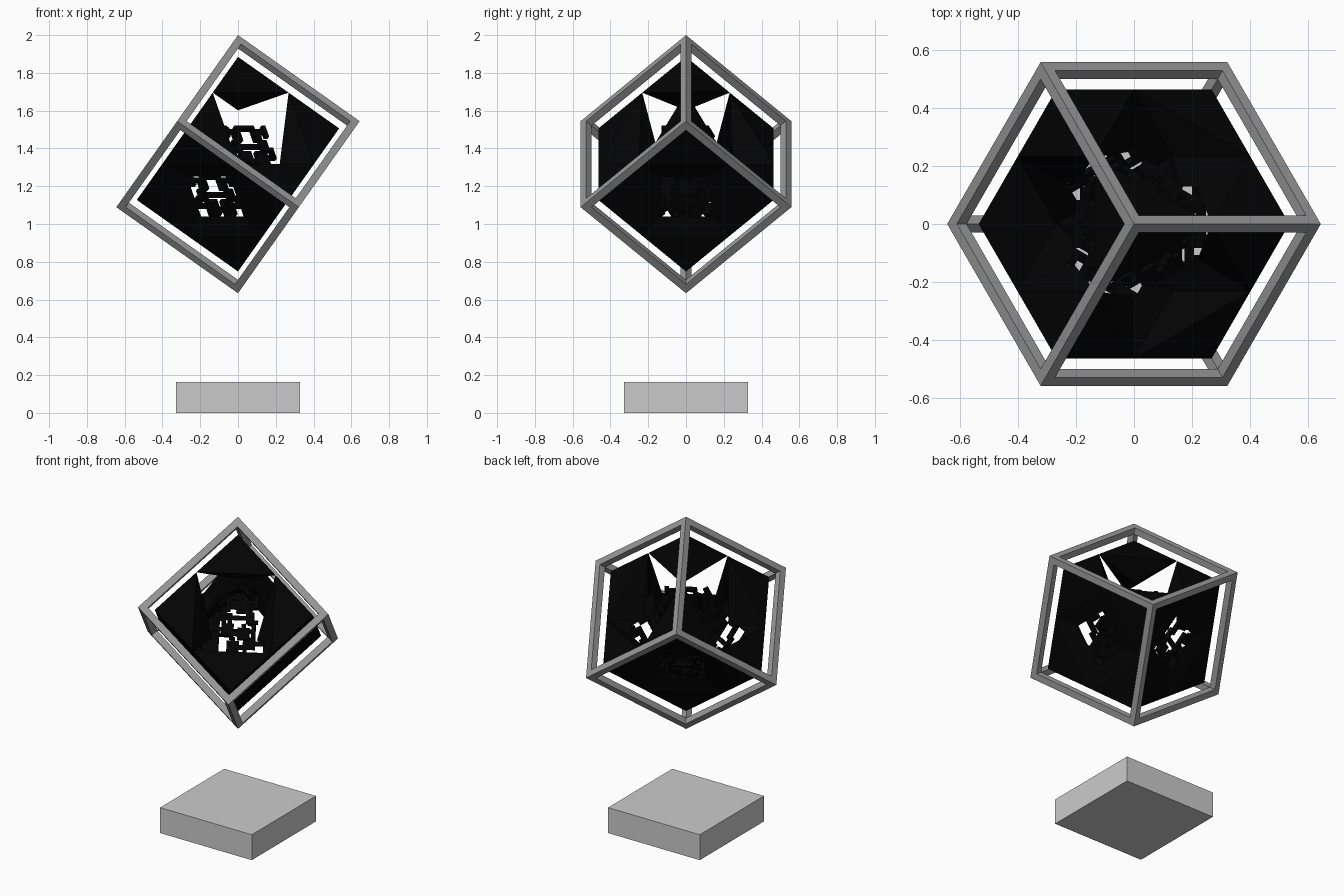
import bpy, bmesh, random
from math import cos, sin, radians, sqrt
from mathutils import Vector, Matrix
from itertools import product

if "Cube" in bpy.data.objects:
    bpy.data.objects.remove(bpy.data.objects["Cube"])

random.seed(5)
OUT, BAR = 0.3945, 0.041      # frame half size, bar width
C = Vector((0, 0, 2 - OUT * sqrt(3)))  # centre of the tilted cube
H = 0.328                     # dark cube half size
APEX = 0.285                  # inner tip of each corner block
PS = 0.13                     # inset panel half size
LOW_D, TOP_D = 0.295, 0.17    # panel distance from centre: lower and upper faces
UP = Vector((0, 0, 1))

# cube axes, tilted so the body diagonal is vertical
AX = [Vector((cos(radians(a)) * sqrt(2 / 3), sin(radians(a)) * sqrt(2 / 3), 1 / sqrt(3)))
      for a in (60, 180, 300)]
TILT = Matrix(AX).transposed()


def material(name, v):
    m = bpy.data.materials.new(name)
    m.diffuse_color = (v, v, v, 1)
    m.use_nodes = True
    m.node_tree.nodes["Principled BSDF"].inputs["Base Color"].default_value = m.diffuse_color
    return m


def finish(bm, name, mat=None):
    bmesh.ops.recalc_face_normals(bm, faces=bm.faces)
    me = bpy.data.meshes.new(name)
    bm.to_mesh(me)
    bm.free()
    ob = bpy.data.objects.new(name, me)
    bpy.context.collection.objects.link(ob)
    if mat:
        me.materials.append(mat)
    return ob


def box(bm, centre, size, rot=Matrix.Identity(3)):
    m = Matrix.Translation(centre) @ rot.to_4x4() @ Matrix.Diagonal((*size, 1))
    bmesh.ops.create_cube(bm, size=1, matrix=m)


dark = material("black", 0.001)
steel = material("frame_grey", 0.32)

# pedestal
bm = bmesh.new()
box(bm, (0, 0, 0.082), (0.654, 0.654, 0.164))
finish(bm, "pedestal")

# outer frame: twelve square bars plus corner cubes
bm = bmesh.new()
r = OUT - BAR / 2
for k in range(3):
    for s, t in product((-1, 1), repeat=2):
        p, size = [0, 0, 0], [BAR] * 3
        p[(k + 1) % 3], p[(k + 2) % 3] = s * r, t * r
        size[k] = 2 * OUT - 2 * BAR
        box(bm, C + TILT @ Vector(p), size, TILT)
for s in product((-r, r), repeat=3):
    box(bm, C + TILT @ Vector(s), (BAR,) * 3, TILT)
finish(bm, "cube_frame", steel)

# eight corner blocks, reaching from the corner to the edge midpoints and an inner tip
bm = bmesh.new()
for s in product((-1, 1), repeat=3):
    c = Vector(s)
    pts = [c * H, c.normalized() * APEX]
    for k in range(3):
        m = c * H
        m[k] = 0
        pts.append(m)
    vs = [bm.verts.new(C + TILT @ p) for p in pts]
    bmesh.ops.convex_hull(bm, input=vs)
finish(bm, "corner_blocks", dark)

# maze pattern for the inset panels: short random walks on a grid
N = 11
cells = set()
for _ in range(9):
    x, y = random.randrange(N), random.randrange(N)
    for _ in range(4):
        dx, dy = random.choice(((1, 0), (-1, 0), (0, 1), (0, -1)))
        for _ in range(random.randint(2, 3)):
            cells.add((x, y))
            x, y = min(max(x + dx, 0), N - 1), min(max(y + dy, 0), N - 1)

walls, maze = bmesh.new(), bmesh.new()
for axis, sign in product(AX, (1, -1)):
    n = axis * sign
    t = UP.cross(n).normalized()
    w = n.cross(t)
    a = H / sqrt(2)
    d = LOW_D if sign < 0 else TOP_D
    ring = ((-1, 1), (1, 1), (1, -1), (-1, -1))
    o = [C + n * H + (t * u + w * v) * a for u, v in ring]
    i = [C + n * d + (t * u + w * v) * PS for u, v in ring]

    # sloping walls: closed on lower faces, only side webs on upper faces
    if sign < 0:
        polys = [(o[k], o[(k + 1) % 4], i[(k + 1) % 4], i[k]) for k in range(4)]
    else:
        polys = [(o[1], o[2], i[2]), (o[0], o[3], i[3])]
    for poly in polys:
        walls.faces.new([walls.verts.new(p) for p in poly])

    # maze panel
    rot = Matrix((t, w, n)).transposed()
    step = 2 * PS / N
    for x, y in cells:
        p = C + n * (d - 0.012) + t * ((x + 0.5) * step - PS) + w * ((y + 0.5) * step - PS)
        box(maze, p, (step, step, 0.024), rot)
finish(walls, "panel_walls", dark)
finish(maze, "maze_panels", dark)
